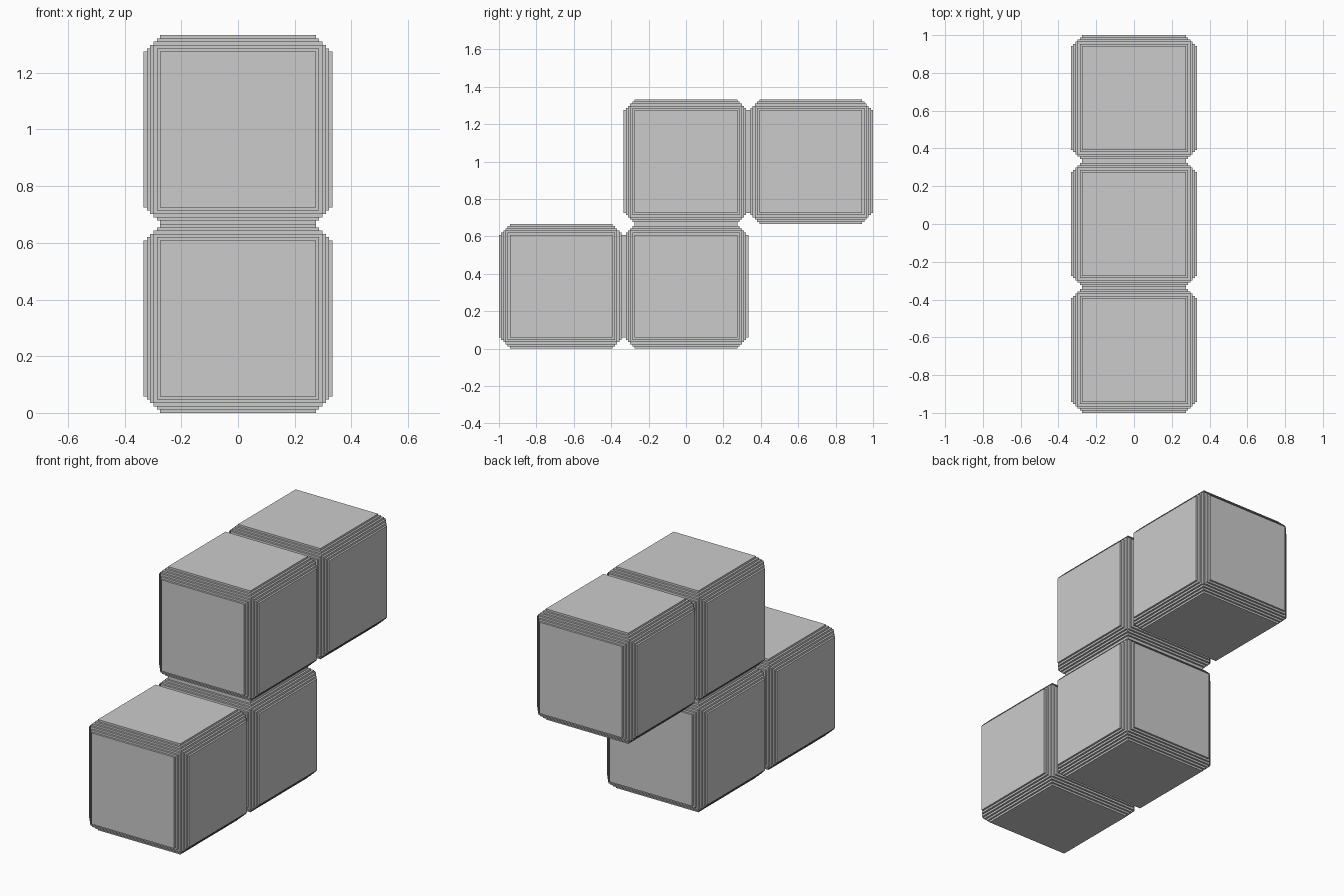
import bpy, bmesh
from itertools import product
from mathutils import Vector

if "Cube" in bpy.data.objects:
    bpy.data.objects.remove(bpy.data.objects["Cube"])

SIZE = 2 / 3          # one cube
STEPS = 5             # stair steps along each edge
STEP = 0.0117         # size of one stair step
HALF = SIZE / 2
LAST = 2 * STEPS      # index of the last cell along an axis

# Cell boundaries along one axis: fine steps, wide core, fine steps
low = [-HALF + i * STEP for i in range(STEPS + 1)]
coords = low + [-c for c in reversed(low)]


def filled(cell):
    """True where a cell lies inside the stair-stepped cube."""
    if any(c < 0 or c > LAST for c in cell):
        return False
    a, b, c = sorted(min(v, LAST - v) for v in cell)
    return a + b >= STEPS


def stepped_cube_mesh():
    bm = bmesh.new()
    verts = {}

    def vert(key):
        if key not in verts:
            verts[key] = bm.verts.new([coords[k] for k in key])
        return verts[key]

    # Skin every exposed side of the filled cells
    for cell in product(range(LAST + 1), repeat=3):
        if not filled(cell):
            continue
        for axis, side in product(range(3), (0, 1)):
            near = list(cell)
            near[axis] += 2 * side - 1
            if filled(near):
                continue
            u, v = (axis + 1) % 3, (axis + 2) % 3
            ring = []
            for du, dv in ((0, 0), (1, 0), (1, 1), (0, 1)):
                key = list(cell)
                key[axis] += side
                key[u] += du
                key[v] += dv
                ring.append(vert(tuple(key)))
            bm.faces.new(ring if side else ring[::-1])

    # Merge the flat areas into single faces
    bmesh.ops.dissolve_limit(bm, angle_limit=0.01, verts=bm.verts[:], edges=bm.edges[:])
    mesh = bpy.data.meshes.new("stepped_cube")
    bm.to_mesh(mesh)
    bm.free()
    return mesh


# Four cubes in a zigzag: two below, two above shifted back by one
mesh = stepped_cube_mesh()
for name, y, z in (("lower_front_cube", -1, 0), ("lower_middle_cube", 0, 0),
                   ("upper_middle_cube", 0, 1), ("upper_back_cube", 1, 1)):
    ob = bpy.data.objects.new(name, mesh)
    ob.location = Vector((0, y * SIZE, HALF + z * SIZE))
    bpy.context.collection.objects.link(ob)
